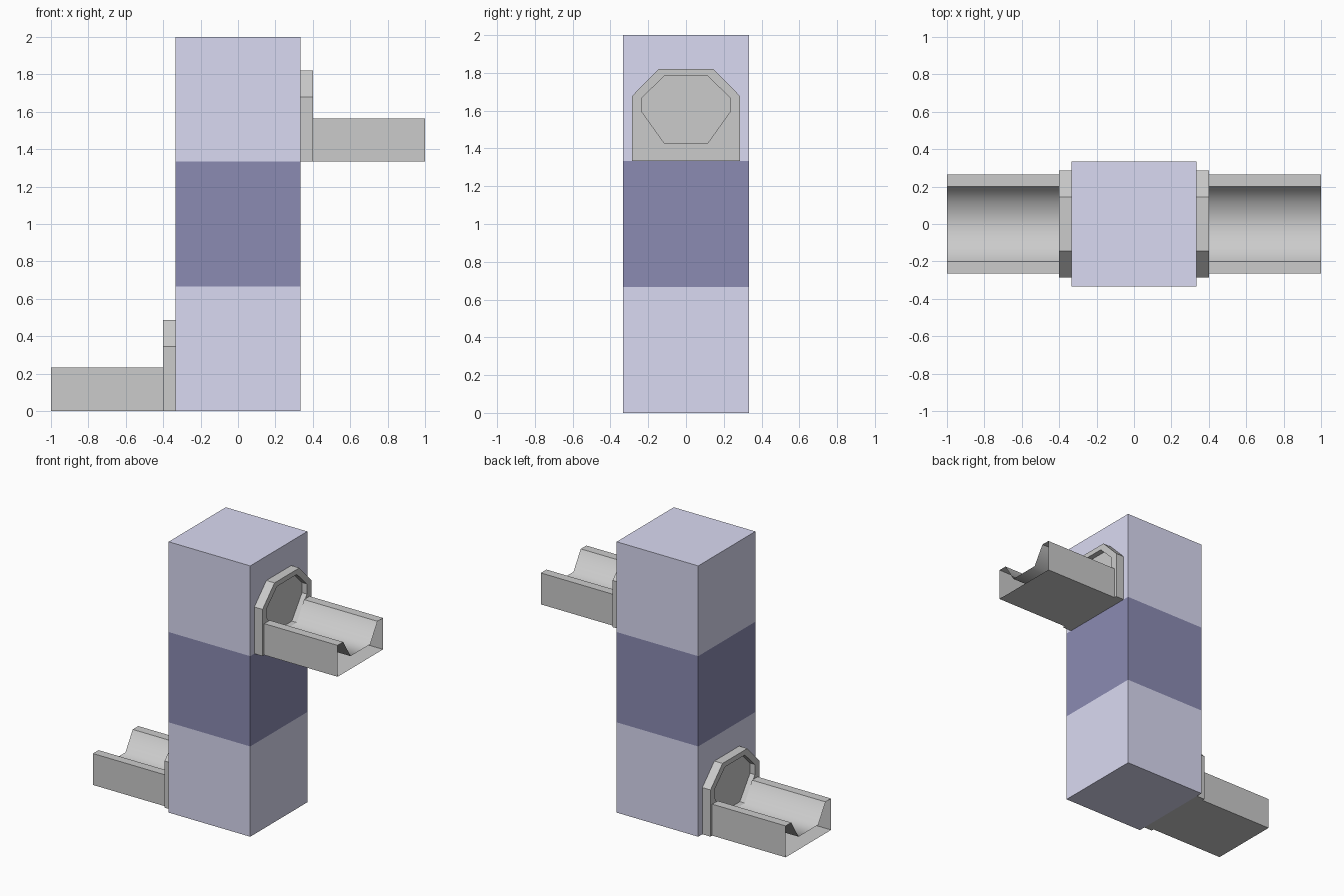
import bpy, bmesh, math

if "Cube" in bpy.data.objects:
    bpy.data.objects.remove(bpy.data.objects["Cube"])

S = 1 / 3        # half the width of a tower block
FRAME_X = 0.40   # front of the portal frame


def material(name, rgb):
    m = bpy.data.materials.new(name)
    m.diffuse_color = (*rgb, 1)
    m.use_nodes = True
    m.node_tree.nodes["Principled BSDF"].inputs["Base Color"].default_value = m.diffuse_color
    return m


def make_object(name, bm, level=0, angle=0):
    me = bpy.data.meshes.new(name)
    bm.to_mesh(me)
    bm.free()
    ob = bpy.data.objects.new(name, me)
    bpy.context.collection.objects.link(ob)
    ob.location.z = level
    ob.rotation_euler.z = angle
    return ob


def ring(bm, x, pts):
    return [bm.verts.new((x, y, z)) for y, z in pts]


def bridge(bm, a, b):
    n = len(a)
    return [bm.faces.new((a[i], a[(i + 1) % n], b[(i + 1) % n], b[i])) for i in range(n)]


def mirrored(half):
    # half profile from bottom to top on +y, closed over to -y
    return half + [(-y, z) for y, z in reversed(half)]


# Octagonal opening in a frame, with a recessed back panel
def portal(name, level, angle):
    outer = mirrored([(0.285, 0), (0.285, 0.26), (0.285, 0.345), (0.145, 0.487)])
    inner = mirrored([(0.115, 0.095), (0.233, 0.26), (0.233, 0.335), (0.115, 0.45)])
    bm = bmesh.new()
    loops = [ring(bm, S, outer), ring(bm, FRAME_X, outer),
             ring(bm, FRAME_X, inner), ring(bm, 0.36, inner)]
    for a, b in zip(loops, loops[1:]):
        bridge(bm, a, b)
    bm.faces.new(loops[0])
    bm.faces.new(loops[-1])
    bmesh.ops.recalc_face_normals(bm, faces=bm.faces)
    make_object(name, bm, level, angle)


# Open-ended channel with a smooth trough
def channel(name, level, angle):
    pts = mirrored([(0.265, 0), (0.265, 0.232), (0.2, 0.232), (0.115, 0.095)])
    bm = bmesh.new()
    faces = bridge(bm, ring(bm, FRAME_X, pts), ring(bm, 1.0, pts))
    for f in faces[2:5]:
        f.smooth = True
    make_object(name, bm, level, angle)


# Tower of three stacked blocks
light = material("light_violet", (0.70, 0.70, 0.89))
dark = material("dark_violet", (0.26, 0.26, 0.45))
for i, (name, mat) in enumerate([("lower_block", light), ("middle_block", dark),
                                 ("upper_block", light)]):
    bm = bmesh.new()
    bmesh.ops.create_cube(bm, size=2 * S)
    make_object(name, bm, S + 2 * S * i).data.materials.append(mat)

# Upper outlet to the right, lower outlet to the left
for side, level, angle in [("upper", 4 * S, 0), ("lower", 0, math.pi)]:
    portal(side + "_portal", level, angle)
    channel(side + "_channel", level, angle)
